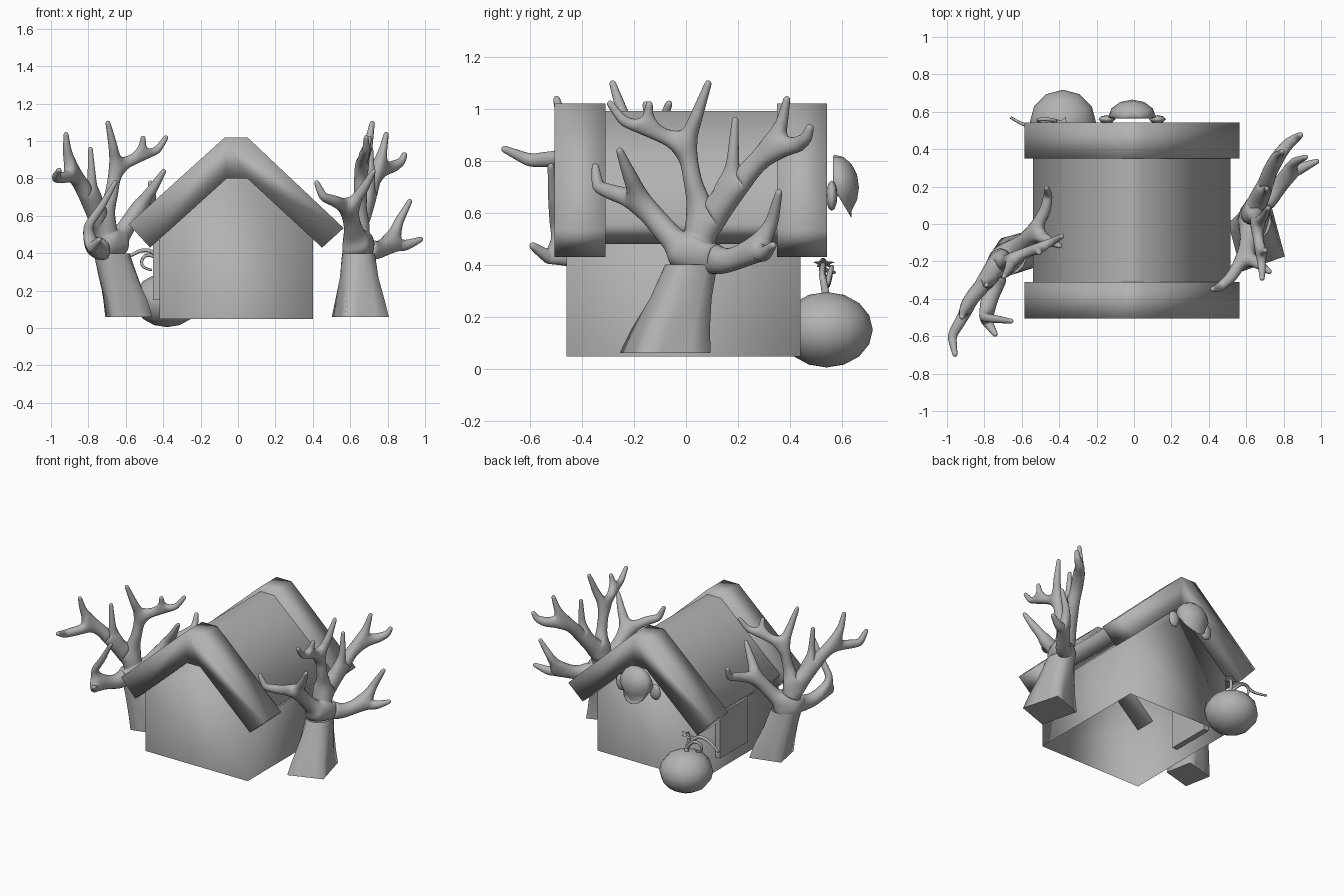
import bpy, bmesh, math
from mathutils import Vector, Matrix

cube = bpy.data.objects.get("Cube")
if cube:
    bpy.data.objects.remove(cube)

GREY = (0.45, 0.45, 0.45, 1)
mat = bpy.data.materials.new("plain_grey")
mat.use_nodes = True
mat.diffuse_color = GREY
mat.node_tree.nodes["Principled BSDF"].inputs["Base Color"].default_value = GREY


def add(name, bm, smooth=True):
    """Turn a bmesh into a finished object."""
    bmesh.ops.recalc_face_normals(bm, faces=bm.faces)
    me = bpy.data.meshes.new(name)
    bm.to_mesh(me)
    bm.free()
    me.materials.append(mat)
    for p in me.polygons:
        p.use_smooth = smooth
    ob = bpy.data.objects.new(name, me)
    bpy.context.collection.objects.link(ob)
    return ob


def extrude(name, profile, y0, y1, caps=True):
    """Closed x-z profile swept along y."""
    bm = bmesh.new()
    a = [bm.verts.new((x, y0, z)) for x, z in profile]
    b = [bm.verts.new((x, y1, z)) for x, z in profile]
    n = len(a)
    if caps:
        bm.faces.new(a)
        bm.faces.new(b[::-1])
    for i in range(n):
        j = (i + 1) % n
        bm.faces.new((a[i], b[i], b[j], a[j]))
    return add(name, bm)


def ball(name, centre, scale, segs=12, rings=8, shape=None):
    bm = bmesh.new()
    bmesh.ops.create_uvsphere(bm, u_segments=segs, v_segments=rings, radius=1)
    for v in bm.verts:
        if shape:
            shape(v.co)
        v.co = Vector(centre) + v.co * Vector(scale)
    return add(name, bm)


def tube(name, points, radius):
    """Smooth tapering strand through the points."""
    cu = bpy.data.curves.new(name, "CURVE")
    cu.dimensions = "3D"
    cu.bevel_depth = radius
    cu.bevel_resolution = 1
    cu.resolution_u = 4
    cu.use_fill_caps = True
    sp = cu.splines.new("NURBS")
    sp.points.add(len(points) - 1)
    for i, (p, q) in enumerate(zip(sp.points, points)):
        p.co = (*q, 1)
        p.radius = 1 - 0.6 * i / len(points)
    sp.use_endpoint_u = True
    sp.order_u = 3
    cu.materials.append(mat)
    ob = bpy.data.objects.new(name, cu)
    bpy.context.collection.objects.link(ob)


# House walls, open underneath, with a pointed gable at each end
outline = [(-.42, .048), (-.42, .48), (-.06, .81), (.05, .81), (.40, .48), (.40, .048)]
bm = bmesh.new()
front = [bm.verts.new((x, -.46, z)) for x, z in outline]
back = [bm.verts.new((x, .44, z)) for x, z in outline]
bm.faces.new(front)
bm.faces.new(back[::-1])
for i in range(5):
    bm.faces.new((front[i], back[i], back[i + 1], front[i + 1]))
add("house_walls", bm)

# Roof and the two thicker gable beams that hide its open ends
extrude("roof", [(-.54, .56), (-.065, .99), (.045, .99), (.515, .56),
                 (.44, .48), (.05, .82), (-.06, .82), (-.46, .48)], -.32, .36, caps=False)
beam = [(-.585, .555), (-.07, 1.02), (.05, 1.02), (.565, .535),
        (.45, .43), (.05, .80), (-.06, .80), (-.47, .43)]
extrude("front_gable_beam", beam, -.505, -.31)
extrude("back_gable_beam", beam, .35, .542)

# Side window box
bm = bmesh.new()
bmesh.ops.create_cube(bm, size=1, matrix=Matrix.Translation((-.418, .1, .31))
                      @ Matrix.Diagonal((.075, .32, .32, 1)))
add("side_window", bm, False)

# Pumpkin with stem, tendrils and a small leaf
ball("pumpkin", (-.38, .54, .15), (.178, .178, .145))
tube("pumpkin_stem", [(-.38, .54, .27), (-.38, .53, .33), (-.40, .52, .37), (-.38, .53, .42)], .018)
tube("long_tendril", [(-.39, .53, .33), (-.44, .52, .41), (-.52, .53, .42),
                      (-.58, .52, .38), (-.66, .57, .37)], .014)
tube("curled_tendril", [(-.39, .54, .32), (-.44, .56, .39), (-.51, .56, .39),
                        (-.52, .55, .32), (-.46, .54, .31)], .012)
bm = bmesh.new()
star = []
for i in range(10):
    r = .045 if i % 2 == 0 else .025
    a = i * math.tau / 10
    star.append(bm.verts.new((-.38 + r * math.cos(a), .53 + r * math.sin(a), .405 + .4 * r * math.cos(a))))
leaf = bm.faces.new(star)
bmesh.ops.solidify(bm, geom=[leaf], thickness=.008)
add("pumpkin_leaf", bm, False)


# Skull mask hung under the back gable, its jaw jutting outward
def skull_shape(co):
    if co.z < -.3:
        co.x *= .85
    co.y = max(co.y, -.05, -.05 - co.z * .8)


ball("skull_mask", (-.01, .57, .697), (.128, .095, .126), 12, 8, skull_shape)
for side, name in ((-1, "right"), (1, "left")):
    ball(name + "_skull_cheek", (-.01 + side * .135, .56, .665), (.045, .022, .058), 8, 6)

# One branching tree: each limb starts at a named node, then x, y, z, radius
LIMBS = [
    ("", "trunk", [(-.02, .10, .36, .085), (-.02, .12, .45, .08)]),
    ("trunk", "crown", [(-.02, .16, .56, .068)]),
    ("crown", "bough", [(.03, .26, .67, .052)]),
    ("bough", "elbow", [(.06, .34, .77, .044), (.09, .42, .85, .042)]),
    ("elbow", "reach", [(.17, .52, .86, .034), (.22, .555, .89, .024), (.24, .57, .94, .014)]),
    ("elbow", "", [(.12, .46, .95, .024), (.14, .48, 1.05, .013)]),
    ("bough", "", [(.055, .27, .80, .025), (.055, .28, .97, .013)]),
    ("crown", "fork", [(0, .12, .70, .038), (0, .09, .86, .035)]),
    ("fork", "", [(.04, .13, .97, .026), (.065, .18, 1.11, .013)]),
    ("fork", "twig", [(.02, -.06, .92, .028)]),
    ("twig", "", [(.03, -.15, .95, .022), (.03, -.21, 1.03, .013)]),
    ("twig", "", [(.05, -.05, 1.03, .013)]),
    ("trunk", "arm", [(-.04, .01, .53, .052), (-.06, -.08, .64, .042)]),
    ("arm", "", [(.02, -.13, .75, .028), (.076, -.17, .85, .013)]),
    ("arm", "", [(-.14, -.20, .68, .032), (-.20, -.25, .70, .026), (-.24, -.26, .79, .013)]),
    ("trunk", "low", [(.08, .24, .41, .052), (.17, .36, .45, .042)]),
    ("low", "low_tip", [(.24, .39, .44, .032), (.335, .43, .48, .013)]),
    ("low", "low_rise", [(.20, .42, .56, .028), (.27, .45, .69, .013)]),
]


def tree(name, place, foot, changes):
    # Branches grown by skinning a skeleton
    pts, radii, edges, nodes = [], [], [], {}
    for start, end, path in LIMBS:
        prev = nodes.get(start)
        for *p, r in changes.get(end, path):
            pts.append(place @ Vector(p))
            radii.append(r)
            if prev is not None:
                edges.append((prev, len(pts) - 1))
            prev = len(pts) - 1
        nodes[end] = prev
        if not end:
            del nodes[end]
    me = bpy.data.meshes.new(name + "_branches")
    me.from_pydata(pts, edges, [])
    me.materials.append(mat)
    ob = bpy.data.objects.new(name + "_branches", me)
    bpy.context.collection.objects.link(ob)
    skin = ob.modifiers.new("skin", "SKIN")
    skin.use_smooth_shade = True
    for i, sv in enumerate(me.skin_vertices[0].data):
        sv.radius = (radii[i], radii[i])
        sv.use_root = i == 0
    subsurf = ob.modifiers.new("round", "SUBSURF")
    subsurf.levels = subsurf.render_levels = 2

    # Trunk flaring from a round neck to a square foot
    bm = bmesh.new()
    rings = []
    for k, (z, y, half, square) in enumerate(((.06, .01, .122, 1), (.15, .03, .112, .8),
                                              (.27, .07, .1, .4), (.40, .11, .088, 0))):
        ring = []
        half *= foot + (1 - foot) * k / 3
        for i in range(16):
            t = i * math.tau / 16
            a = t + math.radians(17)
            r = half * (1 + square * (1 / max(abs(math.cos(t)), abs(math.sin(t))) - 1))
            ring.append(bm.verts.new(place @ Vector((r * math.cos(a) - .1 * y, y + 1.15 * r * math.sin(a), z))))
        rings.append(ring)
    for a, b in zip(rings, rings[1:]):
        for i in range(16):
            j = (i + 1) % 16
            bm.faces.new((a[i], a[j], b[j], b[i]))
    bm.faces.new(rings[0][::-1])
    trunk = add(name + "_trunk", bm)
    for p in trunk.data.polygons:
        p.use_smooth = len(p.vertices) == 4


# The second tree mirrors the first, with three limbs bent differently
tree("left_tree", Matrix.Translation((.655, -.09, 0)), 1, {})
tree("right_tree", Matrix.Translation((-.575, -.14, 0))
     @ Matrix.Rotation(math.radians(120), 4, "Z") @ Matrix.Diagonal((-1, 1, 1, 1)), .8, {
         "reach": [(.123, .446, .81, .036), (.198, .576, .80, .028), (.304, .614, .85, .013)],
         "low_tip": [(.235, .373, .43, .03), (.318, .369, .48, .013)],
         "low_rise": [(.199, .375, .55, .026), (.243, .319, .65, .022), (.292, .255, .79, .013)]})
